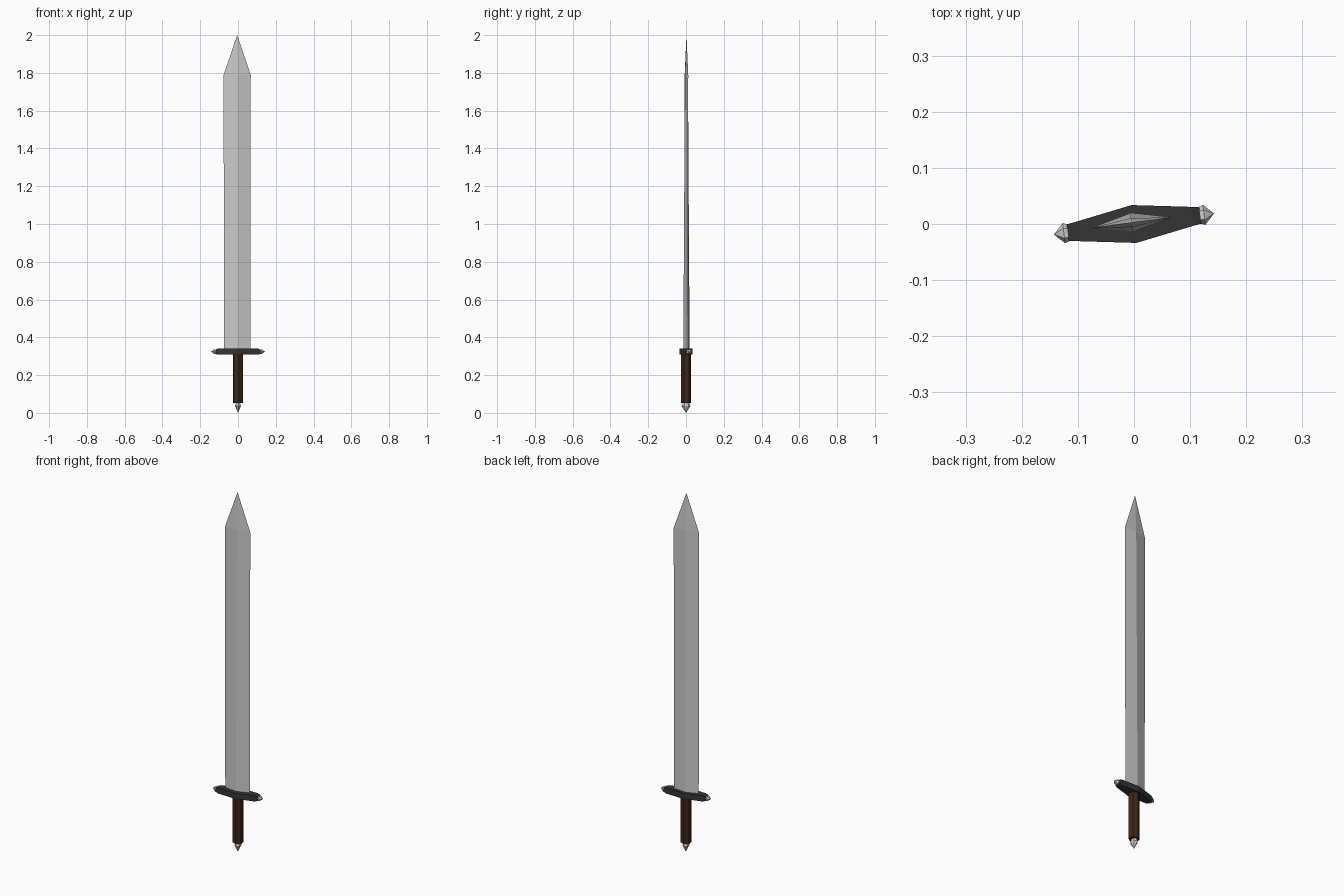
import bpy, bmesh, math
from mathutils import Matrix

if "Cube" in bpy.data.objects:
    bpy.data.objects.remove(bpy.data.objects["Cube"])

TURN = Matrix.Rotation(math.radians(7.5), 4, 'Z')  # whole sword is slightly turned


def material(name, rgb):
    m = bpy.data.materials.new(name)
    m.diffuse_color = (*rgb, 1)
    m.use_nodes = True
    m.node_tree.nodes["Principled BSDF"].inputs["Base Color"].default_value = m.diffuse_color
    return m


def loft(name, rings, mat=None, place=Matrix()):
    """Flat-faced skin through rings; a one-point ring makes a tip."""
    bm = bmesh.new()
    loops = [[bm.verts.new(p) for p in ring] for ring in rings]
    for a, b in zip(loops, loops[1:]):
        n = max(len(a), len(b))
        for i in range(n):
            j = (i + 1) % n
            if len(b) == 1:
                bm.faces.new((a[i], a[j], b[0]))
            elif len(a) == 1:
                bm.faces.new((a[0], b[j], b[i]))
            else:
                bm.faces.new((a[i], a[j], b[j], b[i]))
    for end in (loops[0], loops[-1]):
        if len(end) > 2:
            bm.faces.new(end)
    bmesh.ops.recalc_face_normals(bm, faces=bm.faces)
    bm.transform(TURN @ place)
    mesh = bpy.data.meshes.new(name)
    bm.to_mesh(mesh)
    bm.free()
    ob = bpy.data.objects.new(name, mesh)
    bpy.context.collection.objects.link(ob)
    if mat:
        mesh.materials.append(mat)
    return ob


def ngon(n, rx, ry, z, start=math.pi / 2):
    return [(rx * math.cos(start + 2 * math.pi * i / n),
             ry * math.sin(start + 2 * math.pi * i / n), z) for i in range(n)]


dark_metal = material("dark_metal", (0.035, 0.035, 0.035))
leather = material("brown_leather", (0.05, 0.02, 0.01))

# Blade: diamond section, thinning toward the point
cx, cy = -0.004, 0.003
blade = [[(x + cx, y + cy, z) for x, y, z in ngon(4, w, t, z)]
         for w, t, z in ((0.070, 0.017, 0.325), (0.0725, 0.008, 1.79))]
loft("blade", blade + [[(cx, cy, 2.0)]])

# Crossguard: long hexagon in plan, ends slightly lowered
guard = []
for x, w, h in ((-0.119, 0.015, 0.011), (-0.105, 0.017, 0.016), (0, 0.034, 0.016),
                (0.105, 0.017, 0.016), (0.119, 0.015, 0.011)):
    guard.append([(x, -w, 0.324 - h), (x, w, 0.324 - h),
                  (x, w, 0.324 + h), (x, -w, 0.324 + h)])
loft("crossguard", guard, dark_metal)

# Grip: six-sided
loft("grip", [ngon(6, 0.028, 0.028, z) for z in (0.053, 0.315)], leather)

# Pommel: collar flaring out, then a point
loft("pommel", [ngon(6, 0.011, 0.015, 0.056), ngon(6, 0.016, 0.024, 0.036), [(0, 0, 0)]])

# Pointed studs on both guard ends
for side, label in ((1, "right"), (-1, "left")):
    place = Matrix.Translation((0, 0, 0.324)) @ Matrix.Rotation(side * math.pi / 2, 4, 'Y')
    loft("guard_stud_" + label,
         [ngon(6, 0.011, 0.013, 0.112), ngon(6, 0.014, 0.018, 0.126), [(0, 0, 0.144)]],
         place=place)
